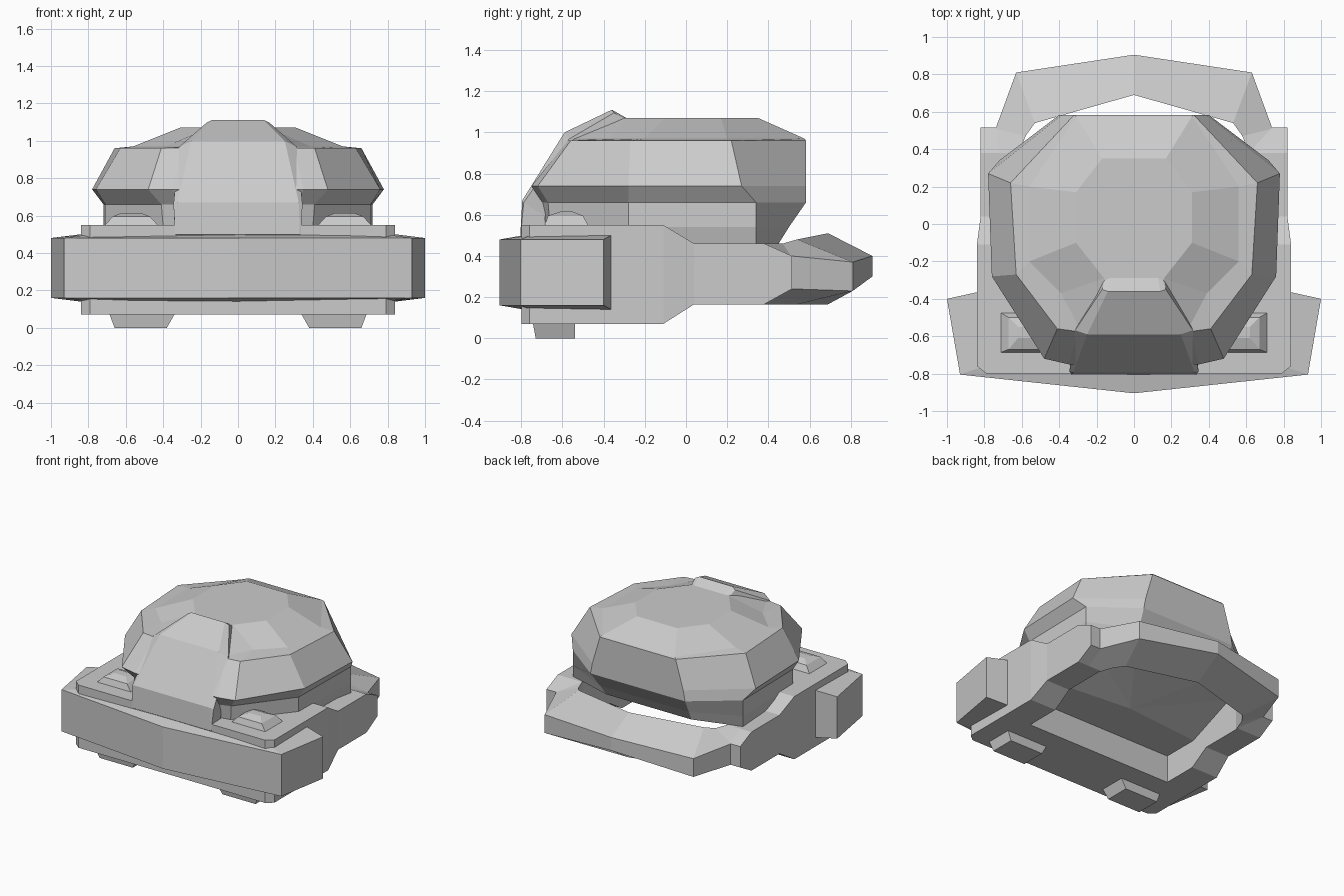
import bpy, bmesh

if "Cube" in bpy.data.objects:
    bpy.data.objects.remove(bpy.data.objects["Cube"])


def loft(name, sections, apex=None):
    """Skin a list of equal-length closed sections and cap the ends.
    With an apex the first end is closed by a cone of triangles instead."""
    bm = bmesh.new()
    rows = [[bm.verts.new(p) for p in s] for s in sections]
    n = len(rows[0])
    for a, b in zip(rows, rows[1:]):
        for i in range(n):
            j = (i + 1) % n
            bm.faces.new((a[i], a[j], b[j], b[i]))
    if apex:
        tip = bm.verts.new(apex)
        for i in range(n):
            bm.faces.new((tip, rows[0][i], rows[0][(i + 1) % n]))
    else:
        bm.faces.new(rows[0])
    bm.faces.new(rows[-1])
    bmesh.ops.recalc_face_normals(bm, faces=bm.faces)
    mesh = bpy.data.meshes.new(name)
    bm.to_mesh(mesh)
    bm.free()
    ob = bpy.data.objects.new(name, mesh)
    bpy.context.collection.objects.link(ob)
    return ob


def flip(p):
    return (-p[0], p[1], p[2])


def mirror_ring(half):
    """Half outline on +x -> closed symmetric outline."""
    return half + [flip(p) for p in reversed(half)]


def mirror_path(half):
    """Sections from the centre to +x -> sections from -x to +x."""
    return [[flip(p) for p in s] for s in reversed(half[1:])] + half


def rect_x(y, x0, x1, z0, z1):
    return [(x0, y, z0), (x1, y, z0), (x1, y, z1), (x0, y, z1)]


def rect_z(z, x0, x1, y0, y1):
    return [(x0, y0, z), (x1, y0, z), (x1, y1, z), (x0, y1, z)]


def pair(name, sections):
    loft("right_" + name, sections)
    loft("left_" + name, [[flip(p) for p in s] for s in sections])


# Front bumper, wrapped around the corners
bumper = [((0, -.905), (0, -.79)), ((.93, -.805), (.785, -.755)), ((1.0, -.40), (.84, -.365))]
loft("front_bumper", mirror_path(
    [[(*o, .16), (*o, .48), (*i, .50), (*i, .14)] for o, i in bumper]))

# Front block of the chassis
loft("chassis", [rect_x(y, -w, w, .07, .55) for y, w in (
    (-.80, .79), (-.76, .84), (-.38, .84))])

# Side arms of the chassis
pair("side_arm", [rect_x(y, .62, x, z0, z1) for y, x, z0, z1 in (
    (-.38, .84, .07, .55), (-.11, .84, .07, .55), (.04, .82, .165, .46),
    (.38, .82, .165, .46), (.515, .82, .24, .40))])

# Rear loop: inner xy, outer xy, inner z range, outer z range
rear = [((0, .69), (0, .905), (.165, .51), (.30, .40)),
        ((.53, .54), (.63, .81), (.165, .48), (.23, .37)),
        ((.58, .47), (.74, .51), (.165, .46), (.24, .40)),
        ((.62, .36), (.76, .36), (.165, .46), (.165, .46))]
loft("rear_loop", mirror_path(
    [[(*i, a[0]), (*o, b[0]), (*o, b[1]), (*i, a[1])] for i, o, a, b in rear]))

# Faceted dome with an overhanging side ridge; its lowest ring dips to a flat
# belly behind the chassis block and rises towards the back
belly = [(.30, -.38, .28), (.63, -.38, .28), (.63, -.10, .28), (.72, .34, .46), (.36, .45, .46)]
rings = [(.54, (.30, -.68), (.40, -.66), (.71, -.28), (.72, .34), (.375, .50)),
         (.66, (.32, -.70), (.41, -.67), (.71, -.28), (.72, .34), (.40, .583)),
         (.74, (.35, -.75), (.48, -.72), (.76, -.28), (.78, .27), (.385, .583)),
         (.96, (.30, -.575), (.41, -.56), (.63, -.27), (.66, .22), (.32, .583)),
         (.97, (.29, -.56), (.39, -.37), (.56, -.20), (.56, .20), (.31, .575)),
         (1.07, (.145, -.36), (.16, -.29), (.31, -.10), (.31, .17), (.17, .35))]
loft("dome", [mirror_ring(belly)]
     + [mirror_ring([(x, y, z) for x, y in pts]) for z, *pts in rings],
     apex=(0, -.04, .28))

# Raised front visor with bevelled side strips: y, z, half width, strip width
visor = [(-.805, .50, .33, .005), (-.795, .67, .325, .02), (-.59, 1.0, .25, .065),
         (-.36, 1.11, .14, .03), (-.29, 1.07, .13, .02)]
loft("visor", [mirror_ring([(w, y, z), (w + f, y + f / 3, z - f / 2), (w + f / 2, y + .11, z - .08)])
               for y, z, w, f in visor])

# Low headlights on the front corners
pair("headlight", [rect_z(.54, .42, .72, -.69, -.47),
                   rect_z(.595, .47, .67, -.67, -.50),
                   rect_z(.615, .52, .62, -.61, -.55)])

# Feet under the front
pair("foot", [rect_z(.08, .335, .69, -.745, -.54), rect_z(0, .38, .66, -.73, -.54)])
